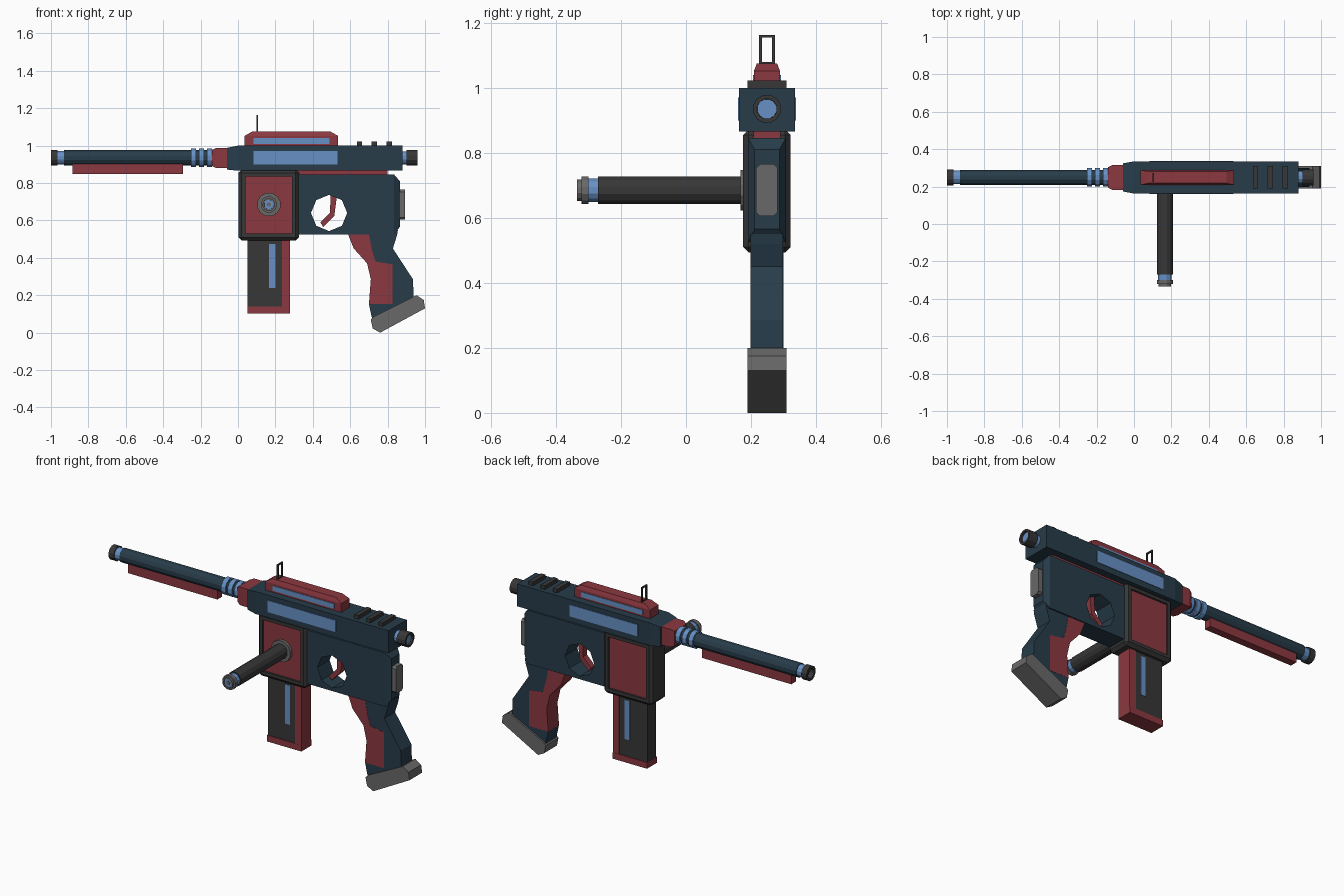
import bpy, bmesh, math
from mathutils import Vector, Matrix

if "Cube" in bpy.data.objects:
    bpy.data.objects.remove(bpy.data.objects["Cube"])

YC = 0.249   # centre plane of the body


def material(name, r, g, b):
    m = bpy.data.materials.new(name)
    m.diffuse_color = (r, g, b, 1)
    m.use_nodes = True
    m.node_tree.nodes["Principled BSDF"].inputs["Base Color"].default_value = m.diffuse_color
    return m


NAVY = material("navy", 0.020, 0.045, 0.067)
RED = material("dark_red", 0.26, 0.040, 0.051)
BLUE = material("light_blue", 0.135, 0.28, 0.56)
DARK = material("charcoal", 0.038, 0.038, 0.038)
GRAY = material("gray", 0.14, 0.14, 0.14)


def finish(bm, name, *mats):
    bmesh.ops.recalc_face_normals(bm, faces=bm.faces[:])
    me = bpy.data.meshes.new(name)
    bm.to_mesh(me)
    bm.free()
    for m in mats:
        me.materials.append(m)
    ob = bpy.data.objects.new(name, me)
    bpy.context.collection.objects.link(ob)
    return ob


def box_mesh(x, y, z, bevel=0):
    bm = bmesh.new()
    bmesh.ops.create_cube(bm, size=1)
    for v in bm.verts:
        v.co = Vector([(a + b) / 2 + c * (b - a) for (a, b), c in zip((x, y, z), v.co)])
    if bevel:
        bmesh.ops.bevel(bm, geom=bm.edges[:], offset=bevel, segments=1, affect='EDGES')
    return bm


def box(name, mat, x, half, z, bevel=0):
    return finish(box_mesh(x, (YC - half, YC + half), z, bevel), name, mat)


def profile(name, mat, pts, half):
    # x-z outline extruded through the thickness
    bm = bmesh.new()
    f = bm.faces.new([bm.verts.new((x, YC - half, z)) for x, z in pts])
    new = bmesh.ops.extrude_face_region(bm, geom=[f])["geom"]
    bmesh.ops.translate(bm, vec=(0, 2 * half, 0),
                        verts=[g for g in new if isinstance(g, bmesh.types.BMVert)])
    return finish(bm, name, mat)


def loft(name, mat, sections):
    # rectangular sections along x: (x, half width, z low, z high)
    bm = bmesh.new()
    rings = [[bm.verts.new((x, YC + s * h, z)) for s, z in
              ((-1, a), (1, a), (1, b), (-1, b))] for x, h, a, b in sections]
    for p, q in zip(rings, rings[1:]):
        for i in range(4):
            bm.faces.new((p[i], p[(i + 1) % 4], q[(i + 1) % 4], q[i]))
    bm.faces.new(rings[0])
    bm.faces.new(rings[-1])
    return finish(bm, name, mat)


def rod(name, mat, a, b, r, hole=0, depth=0, inner=None):
    # cylinder from a to b, optional bore in the end at b
    a, b = Vector(a), Vector(b)
    d = b - a
    n = d.normalized()
    rot = Vector((0, 0, 1)).rotation_difference(n).to_matrix().to_4x4()
    bm = bmesh.new()
    bmesh.ops.create_cone(bm, cap_ends=True, segments=12, radius1=r, radius2=r, depth=d.length,
                          matrix=Matrix.Translation((a + b) / 2) @ rot @ Matrix.Rotation(math.pi / 12, 4, 'Z'))
    if hole:
        cap = [f for f in bm.faces if f.normal.dot(n) > 0.9]
        bmesh.ops.inset_region(bm, faces=cap, thickness=r - hole)
        bmesh.ops.inset_region(bm, faces=cap, thickness=0.0005, depth=-depth)
        for f in cap:
            f.material_index = 1
    return finish(bm, name, mat, inner or mat)


def xrod(name, mat, x0, x1, r, **k):
    return rod(name, mat, (x0, YC, 0.935), (x1, YC, 0.935), r, **k)


def yrod(name, mat, y0, y1, r, **k):
    return rod(name, mat, (0.165, y0, 0.685), (0.165, y1, 0.685), r, **k)


def side_plates(name, mat, x, z, surface):
    for s, tag in ((-1, "front"), (1, "back")):
        ys = sorted((YC + s * (surface - 0.004), YC + s * (surface + 0.003)))
        finish(box_mesh(x, ys, z), name + "_" + tag, mat)


# barrel
xrod("muzzle_ring", DARK, -0.965, -1.0, 0.044, hole=0.029, depth=0.03)
xrod("muzzle_neck", BLUE, -0.93, -0.966, 0.037)
xrod("barrel", NAVY, -0.93, -0.12, 0.042)
for i in range(3):
    x = -0.252 + i * 0.043
    xrod(f"barrel_rib_{i}", BLUE, x, x + 0.028, 0.051)
box("barrel_rail", RED, (-0.885, -0.295), 0.022, (0.848, 0.91))
loft("barrel_collar", RED, [(-0.138, 0.055, 0.89, 0.978), (-0.115, 0.067, 0.88, 0.988),
                            (-0.05, 0.067, 0.88, 0.988)])

# upper body
loft("upper_body", NAVY, [(-0.06, 0.075, 0.872, 0.988), (0.0, 0.086, 0.866, 1.0),
                          (0.88, 0.086, 0.866, 1.0)])
side_plates("body_strip", BLUE, (0.083, 0.533), (0.90, 0.97), 0.086)
xrod("rear_neck", BLUE, 0.87, 0.905, 0.036)
xrod("rear_ring", DARK, 0.902, 0.96, 0.044, hole=0.031, depth=0.012, inner=BLUE)
for i, x in enumerate((0.635, 0.715, 0.795)):
    box(f"rear_rib_{i}", DARK, (x, x + 0.028), 0.06, (0.99, 1.022))

# top housing with side strips and sight loop
loft("top_housing", RED, [(0.035, 0.04, 0.99, 1.052), (0.535, 0.04, 0.99, 1.052)])
bm = box_mesh((0.035, 0.535), (YC - 0.04, YC + 0.04), (1.052, 1.075))
for v in bm.verts:
    if v.co.z > 1.06:
        v.co.x += 0.04 if v.co.x < 0.2 else -0.04
        v.co.y += 0.009 if v.co.y < YC else -0.009
finish(bm, "top_housing_cap", RED)
side_plates("top_strip", BLUE, (0.083, 0.49), (1.01, 1.04), 0.04)
for s in (-1, 1):
    finish(box_mesh((0.098, 0.106), (YC + s * 0.02 - 0.004, YC + s * 0.02 + 0.004), (1.07, 1.163)),
           "sight_post", DARK)
box("sight_bar", DARK, (0.098, 0.106), 0.022, (1.155, 1.163))
box("sight_foot", DARK, (0.098, 0.106), 0.022, (1.07, 1.079))

# lower receiver with trigger hole
box("receiver_spacer", RED, (0.30, 0.80), 0.042, (0.84, 0.87))
receiver = profile("receiver", NAVY, [(0.2, 0.525), (0.835, 0.525), (0.835, 0.845), (0.2, 0.845)], 0.058)
cutter = profile("trigger_hole_cutter", NAVY,
                 [(0.487 + 0.097 * math.cos(i * math.pi / 4), 0.64 + 0.097 * math.sin(i * math.pi / 4))
                  for i in range(8)], 0.2)
cutter.hide_render = True
mod = receiver.modifiers.new("hole", 'BOOLEAN')
mod.operation, mod.solver, mod.object = 'DIFFERENCE', 'EXACT', cutter
bpy.context.view_layer.objects.active = receiver
bpy.ops.object.modifier_apply(modifier="hole")
bpy.data.objects.remove(cutter)
loft("receiver_rear", NAVY, [(0.835, 0.058, 0.525, 0.845), (0.865, 0.038, 0.565, 0.81)])
profile("trigger", RED, [(0.495, 0.74), (0.53, 0.74), (0.515, 0.625), (0.455, 0.565),
                         (0.44, 0.59), (0.492, 0.642)], 0.018)
bm = box_mesh((0.855, 0.892), (YC - 0.033, YC + 0.033), (0.605, 0.765))
bmesh.ops.bevel(bm, geom=[e for e in bm.edges if abs((e.verts[0].co - e.verts[1].co).x) > 0.01],
                offset=0.012, segments=1, affect='EDGES')
finish(bm, "rear_plate", GRAY)

# magazine well with recessed side panels
bm = box_mesh((0.003, 0.325), (YC - 0.073, YC + 0.073), (0.493, 0.872), 0.017)
bm.normal_update()
panels = [f for f in bm.faces if abs(f.normal.y) > 0.95]
bmesh.ops.inset_region(bm, faces=panels, thickness=0.027)
bmesh.ops.inset_region(bm, faces=panels, thickness=0.001, depth=-0.01)
for f in panels:
    f.material_index = 1
finish(bm, "magazine_well", DARK, RED)

# magazine
box("magazine", DARK, (0.052, 0.24), 0.042, (0.13, 0.52))
box("magazine_spine", RED, (0.235, 0.277), 0.046, (0.103, 0.52))
box("magazine_base", RED, (0.05, 0.277), 0.047, (0.103, 0.14))
side_plates("magazine_strip", BLUE, (0.167, 0.2), (0.24, 0.475), 0.042)

# side handle
yrod("handle_flange", GRAY, 0.20, 0.168, 0.064)
yrod("handle", DARK, 0.19, -0.27, 0.044)
yrod("handle_neck", BLUE, -0.26, -0.302, 0.037)
yrod("handle_ring", GRAY, -0.30, -0.322, 0.044)
yrod("handle_tip", GRAY, -0.32, -0.335, 0.034, hole=0.026, depth=0.006, inner=BLUE)
yrod("handle_pin", GRAY, -0.32, -0.332, 0.012)

# grip
profile("grip", NAVY, [(0.70, 0.55), (0.855, 0.55), (0.85, 0.52), (0.828, 0.45), (0.935, 0.286),
                       (0.94, 0.18), (0.72, 0.06), (0.70, 0.152), (0.826, 0.152), (0.826, 0.366),
                       (0.735, 0.38), (0.715, 0.446), (0.70, 0.526)], 0.05)
profile("grip_front", RED, [(0.587, 0.53), (0.70, 0.53), (0.715, 0.446), (0.735, 0.38), (0.826, 0.366),
                            (0.826, 0.152), (0.70, 0.152), (0.71, 0.286), (0.69, 0.371), (0.618, 0.451)], 0.051)
profile("grip_base", GRAY, [(0.71, 0.07), (0.725, 0.086), (0.955, 0.20), (0.993, 0.175), (1.0, 0.13),
                            (0.76, 0.0), (0.72, 0.022)], 0.06)
